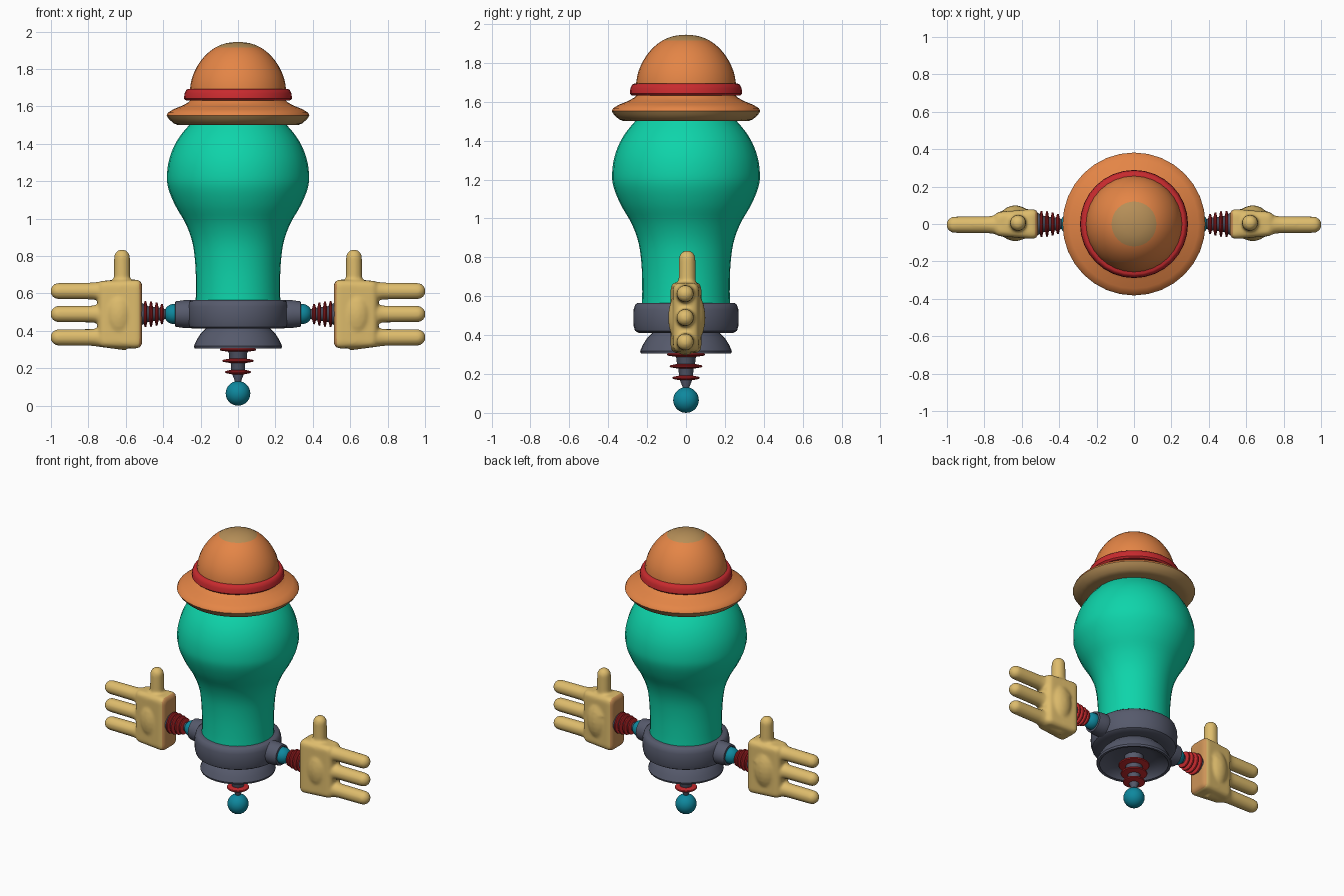
import bpy, bmesh, math
from mathutils import Matrix, Vector

if "Cube" in bpy.data.objects:
    bpy.data.objects.remove(bpy.data.objects["Cube"])


def mat(name, r, g, b):
    m = bpy.data.materials.new(name)
    lin = [((c / 255 + 0.055) / 1.055) ** 2.4 if c > 10 else c / 255 / 12.92 for c in (r, g, b)]
    m.diffuse_color = (*lin, 1)
    m.use_nodes = True
    m.node_tree.nodes["Principled BSDF"].inputs["Base Color"].default_value = m.diffuse_color
    return m


ORANGE = mat("hat_orange", 228, 133, 70)
TAN = mat("faded_tan", 182, 143, 88)
RED = mat("red", 200, 42, 46)
GREEN = mat("body_green", 14, 212, 170)
GREY = mat("slate_grey", 86, 90, 108)
BLUE = mat("joint_blue", 14, 136, 158)
SAND = mat("hand_sand", 222, 188, 108)
CUFF = mat("wrist_tan", 206, 148, 88)

ARM_Z = 0.49
ALONG_X = Matrix.Translation((0, 0, ARM_Z)) @ Matrix.Rotation(math.pi / 2, 4, 'Y')


def curve(pts, steps=4):
    """Catmull-Rom smoothing of a (radius, height) profile."""
    out = []
    for i in range(len(pts) - 1):
        a, b, c, d = (Vector(pts[max(0, min(len(pts) - 1, i + k))]) for k in (-1, 0, 1, 2))
        for s in range(steps):
            t = s / steps
            p = 0.5 * (2 * b + (c - a) * t + (2 * a - 5 * b + 4 * c - d) * t * t
                       + (3 * b - a - 3 * c + d) * t ** 3)
            out.append((max(p.x, 0), p.y))
    return out + [pts[-1]]


def spin(bm, pts, m=Matrix(), n=32):
    """Add a solid of revolution to bm; the ends are closed on the axis."""
    pts = [(0, pts[0][1])] + list(pts) + [(0, pts[-1][1])]
    rings = []
    for r, h in pts:
        if r < 1e-5:
            rings.append([bm.verts.new(m @ Vector((0, 0, h)))] * n)
        else:
            rings.append([bm.verts.new(m @ Vector((r * math.cos(2 * math.pi * k / n),
                                                   r * math.sin(2 * math.pi * k / n), h)))
                          for k in range(n)])
    for a, b in zip(rings, rings[1:]):
        for k in range(n):
            j = (k + 1) % n
            vs = list(dict.fromkeys((a[k], a[j], b[j], b[k])))
            if len(vs) > 2:
                bm.faces.new(vs)


def finish(name, bm, mats, rule=None, mirror=False, angle=40):
    bmesh.ops.remove_doubles(bm, verts=bm.verts, dist=1e-5)
    bmesh.ops.recalc_face_normals(bm, faces=bm.faces)
    bm.normal_update()
    if rule:
        for f in bm.faces:
            f.material_index = int(rule(f))
    me = bpy.data.meshes.new(name)
    bm.to_mesh(me)
    bm.free()
    for x in mats:
        me.materials.append(x)
    ob = bpy.data.objects.new(name, me)
    bpy.context.collection.objects.link(ob)
    bpy.ops.object.select_all(action='DESELECT')
    ob.select_set(True)
    bpy.context.view_layer.objects.active = ob
    bpy.ops.object.shade_smooth_by_angle(angle=math.radians(angle))
    if mirror:
        ob.modifiers.new("Mirror", 'MIRROR').use_mirror_merge = False
    return ob


def lathe(name, pts, mats, m=Matrix(), **kw):
    bm = bmesh.new()
    spin(bm, pts, m)
    return finish(name, bm, mats, **kw)


def ball(c, r, n=14):
    return [(r * math.sin(math.pi * k / n), c - r * math.cos(math.pi * k / n)) for k in range(n + 1)]


def washers(name, rings, m=Matrix(), half=0.012, **kw):
    """Thin lens-shaped rings given as (radius, position)."""
    bm = bmesh.new()
    for r, h in rings:
        spin(bm, [(r * 0.5, h - half), (r * 0.96, h - half * 0.45), (r, h),
                  (r * 0.96, h + half * 0.45), (r * 0.5, h + half)], m)
    return finish(name, bm, [RED], **kw)


# Body
lathe("body", curve([(0.228, 0.53), (0.225, 0.62), (0.228, 0.75), (0.243, 0.87), (0.278, 0.97),
                     (0.335, 1.07), (0.372, 1.16), (0.38, 1.23), (0.367, 1.32), (0.33, 1.41),
                     (0.27, 1.49), (0.2, 1.55), (0, 1.6)]), [GREEN])

# Hat
lathe("hat_brim", [(0.24, 1.505), (0.32, 1.50), (0.345, 1.51), (0.37, 1.533), (0.382, 1.552),
                   (0.375, 1.567), (0.345, 1.585), (0.3, 1.603), (0.265, 1.622), (0.24, 1.65)],
      [ORANGE, TAN], rule=lambda f: f.normal.z < -0.5)
lathe("hat_band", [(0.23, 1.632), (0.278, 1.632), (0.289, 1.642), (0.286, 1.67), (0.277, 1.688),
                   (0.268, 1.693), (0.24, 1.693)], [RED])
lathe("hat_crown", curve([(0.258, 1.65), (0.256, 1.70), (0.245, 1.755), (0.218, 1.815),
                          (0.175, 1.873), (0.12, 1.916), (0.06, 1.939), (0, 1.945)], 2),
      [ORANGE, TAN], rule=lambda f: f.calc_center_median().z > 1.916)

# Waist: belt, hollow skirt, tapered stem with rings and foot ball
lathe("belt", [(0.2, 0.412), (0.245, 0.412), (0.262, 0.422), (0.27, 0.45), (0.271, 0.49),
               (0.27, 0.53), (0.262, 0.556), (0.248, 0.566), (0.2, 0.566)], [GREY])
lathe("skirt", [(0.12, 0.36), (0.19, 0.34), (0.215, 0.308), (0.232, 0.306), (0.236, 0.318),
                (0.222, 0.35), (0.2, 0.385), (0.17, 0.415)], [GREY])
lathe("stem", [(0.012, 0.11), (0.018, 0.135), (0.036, 0.18), (0.038, 0.225), (0.047, 0.24),
               (0.048, 0.28), (0.06, 0.30), (0.06, 0.37)], [GREY])
washers("stem_rings", [(0.07, 0.18), (0.084, 0.24), (0.098, 0.30)])
lathe("foot_ball", ball(0.066, 0.066), [BLUE])

# Arms: socket, joint, cone and rings, mirrored across x
lathe("arm_socket", [(0.07, 0.22), (0.075, 0.26), (0.074, 0.29), (0.068, 0.335), (0.056, 0.337),
                     (0.05, 0.31)], [GREY], ALONG_X, mirror=True)
lathe("arm_joint", ball(0.342, 0.054), [BLUE], ALONG_X, mirror=True)
lathe("arm_cone", [(0.025, 0.38), (0.034, 0.42), (0.042, 0.48), (0.055, 0.505), (0.066, 0.53),
                   (0.066, 0.55)], [GREY], ALONG_X, mirror=True)
washers("arm_rings", [(0.055, 0.407), (0.063, 0.435), (0.069, 0.465), (0.071, 0.495)],
        ALONG_X, 0.011, mirror=True)

# Hand: rounded palm, three fingers and a thumb fused together
bm = bmesh.new()
box = bmesh.ops.create_cube(bm, size=1)["verts"]
for v in box:
    outer = v.co.x > 0
    v.co = Vector((0.75 if outer else 0.512, v.co.y * (0.125 if outer else 0.165),
                   ARM_Z + v.co.z * (0.355 if outer else 0.37)))
bmesh.ops.bevel(bm, geom=bm.edges[:], offset=0.034, segments=4, profile=0.5, affect='EDGES')


def digit(base, tip, r0, r1, m):
    pts = [(r0, base), (r1 * 1.03, base + (tip - base) * 0.45)]
    for k in range(7):
        a = k * math.pi / 12
        pts.append((r1 * math.cos(a), tip - r1 * (1 - math.sin(a))))
    spin(bm, pts, m, 20)


for z in (0.613, 0.49, 0.365):
    digit(0.60, 1.003, 0.07, 0.044, Matrix.Translation((0, -0.004, z - ARM_Z)) @ ALONG_X)
digit(0.54, 0.836, 0.088, 0.043, Matrix.Translation((0.62, 0.006, 0)))
# heel bulge that swells the palm below the thumb
spin(bm, ball(0, 0.1), Matrix.Translation((0.635, 0.004, 0.49))
     @ Matrix.Diagonal((0.95, 0.96, 1.6, 1)))
bmesh.ops.recalc_face_normals(bm, faces=bm.faces)
raw = bpy.data.meshes.new("hand_raw")
bm.to_mesh(raw)
bm.free()
tmp = bpy.data.objects.new("hand_raw", raw)
bpy.context.collection.objects.link(tmp)
rm = tmp.modifiers.new("Remesh", 'REMESH')
rm.mode = 'VOXEL'
rm.voxel_size = 0.009
sm = tmp.modifiers.new("Smooth", 'SMOOTH')
sm.factor, sm.iterations = 0.5, 6
bm = bmesh.new()
bm.from_object(tmp, bpy.context.evaluated_depsgraph_get())
bpy.data.objects.remove(tmp)
finish("hand", bm, [SAND, CUFF], mirror=True, angle=60,
       rule=lambda f: f.normal.x < -0.5 and f.calc_center_median().x < 0.545)
